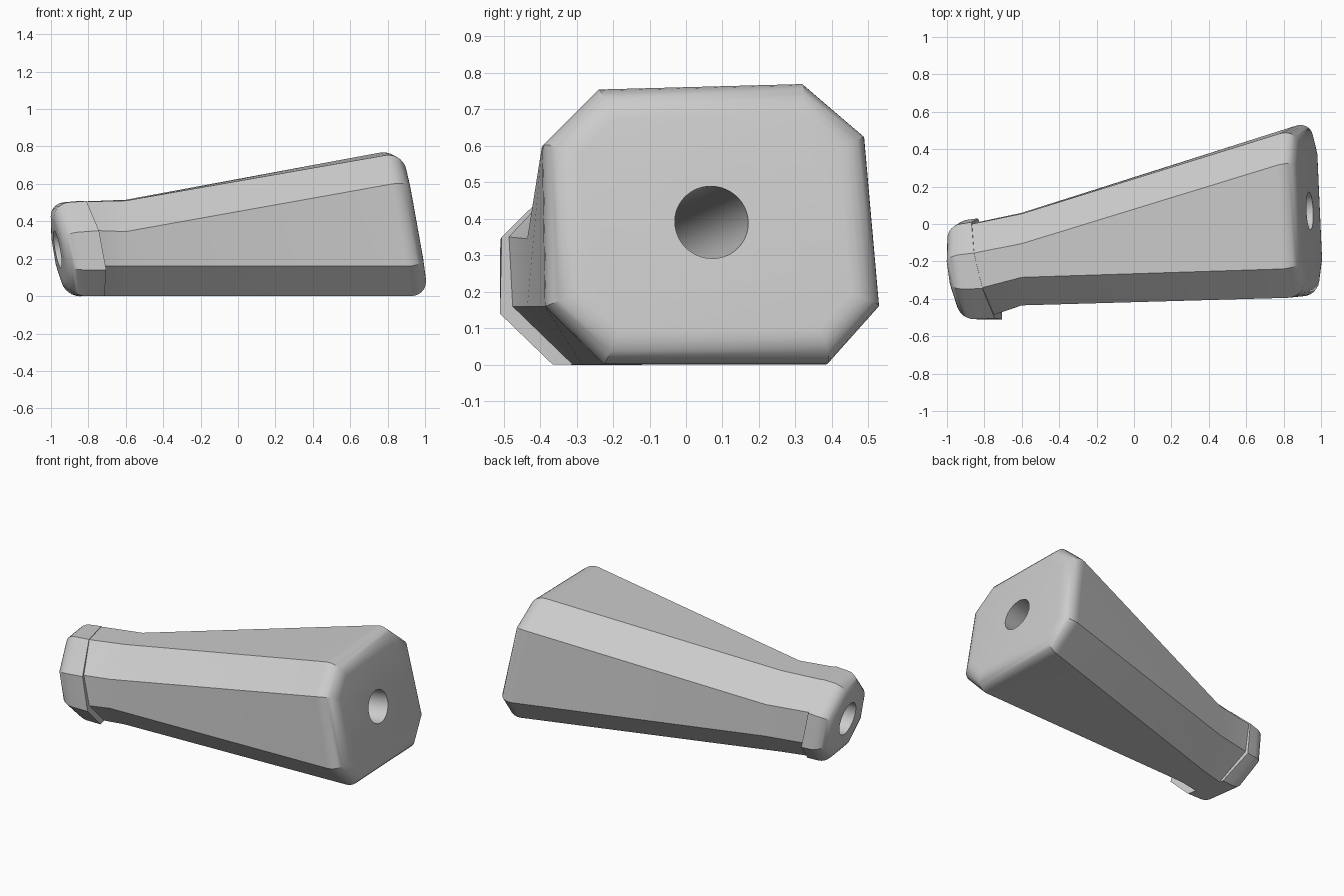
import bpy, bmesh
from mathutils import Vector

cube = bpy.data.objects.get("Cube")
if cube:
    bpy.data.objects.remove(cube, do_unlink=True)

grey = bpy.data.materials.new("plain grey")
grey.use_nodes = True
colour = (0.6, 0.6, 0.6, 1)
grey.diffuse_color = colour
grey.node_tree.nodes["Principled BSDF"].inputs["Base Color"].default_value = colour


# Slanted planes, each giving x for a point (y, z)
def large_end(y, z):
    return 0.94 - 0.045 * (y - 0.07) - 0.18 * (z - 0.39)


def seam(y, z):
    return -0.81 - 0.24 * (y + 0.34) - 0.18 * (z - 0.5)


def small_end(y, z):
    return -0.965 - 0.14 * (y + 0.25) - 0.18 * (z - 0.25)


def on_plane(plane, outline):
    return [Vector((plane(y, z), y, z)) for y, z in outline]


def loft(name, rings, round_ring, radius):
    """Octagonal rings joined into a closed solid with one rounded end rim."""
    bm = bmesh.new()
    loops = [[bm.verts.new(p) for p in ring] for ring in rings]
    for a, b in zip(loops, loops[1:]):
        for i in range(8):
            j = (i + 1) % 8
            bm.faces.new((a[i], a[j], b[j], b[i]))
    bm.faces.new(loops[0])
    bm.faces.new(loops[-1])
    bmesh.ops.recalc_face_normals(bm, faces=bm.faces)
    rim = set(loops[round_ring])
    edges = [e for e in bm.edges if set(e.verts) <= rim]
    bmesh.ops.bevel(bm, geom=edges, offset=radius, segments=7, profile=0.5,
                    affect='EDGES', clamp_overlap=True)
    mesh = bpy.data.meshes.new(name)
    bm.to_mesh(mesh)
    bm.free()
    obj = bpy.data.objects.new(name, mesh)
    bpy.context.collection.objects.link(obj)
    mesh.materials.append(grey)
    return obj


# Outlines (y, z): top front, top back, then round by the back to upper front
wide = [(-.24, .755), (.325, .775), (.49, .625), (.505, .16),
        (.35, 0), (-.23, 0), (-.39, .16), (-.395, .595)]
neck = [(-.285, .51), (-.105, .515), (.055, .36), (.06, .16),
        (-.1, 0), (-.285, 0), (-.435, .16), (-.435, .345)]
flare = [(-.34, .505), (-.155, .505), (0, .36), (.01, .16),
         (-.145, 0), (-.31, 0), (-.475, .16), (-.485, .35)]
collar = [(-.345, .508), (-.155, .508), (.01, .36), (.03, .14),
          (-.12, 0), (-.365, 0), (-.51, .14), (-.505, .35)]
tip = [(-.35, .495), (-.175, .495), (-.01, .34), (.01, .14),
       (-.135, 0), (-.365, 0), (-.51, .14), (-.51, .335)]

# Extend the body's ridges from the neck through the wide outline to the end
neck_ring = on_plane(lambda y, z: -0.6, neck)
wide_ring = on_plane(lambda y, z: 0.8, wide)
end_ring = []
for a, b in zip(neck_ring, wide_ring):
    p = b.copy()
    for _ in range(4):
        p = a.lerp(b, (large_end(p.y, p.z) - a.x) / (b.x - a.x))
    end_ring.append(p)

body = loft("body", [on_plane(seam, flare), neck_ring, end_ring], 2, 0.1)
cap = loft("end_cap", [on_plane(small_end, tip), on_plane(seam, collar)], 0, 0.09)

# Bore through the whole length
start, end = Vector((-0.965, -0.25, 0.25)), Vector((0.94, 0.07, 0.39))
axis = end - start
bpy.ops.mesh.primitive_cylinder_add(vertices=64, radius=0.1, depth=axis.length + 0.4,
                                    location=(start + end) / 2)
bore = bpy.context.object
bore.name = "bore_cutter"
bore.rotation_euler = axis.to_track_quat('Z', 'Y').to_euler()
bore.data.materials.append(grey)

for obj in (body, cap):
    cut = obj.modifiers.new("bore", 'BOOLEAN')
    cut.operation = 'DIFFERENCE'
    cut.solver = 'EXACT'
    cut.object = bore
    bpy.ops.object.select_all(action='DESELECT')
    obj.select_set(True)
    bpy.context.view_layer.objects.active = obj
    bpy.ops.object.modifier_apply(modifier=cut.name)
    bpy.ops.object.shade_smooth_by_angle(angle=0.52)

bpy.data.objects.remove(bore, do_unlink=True)
